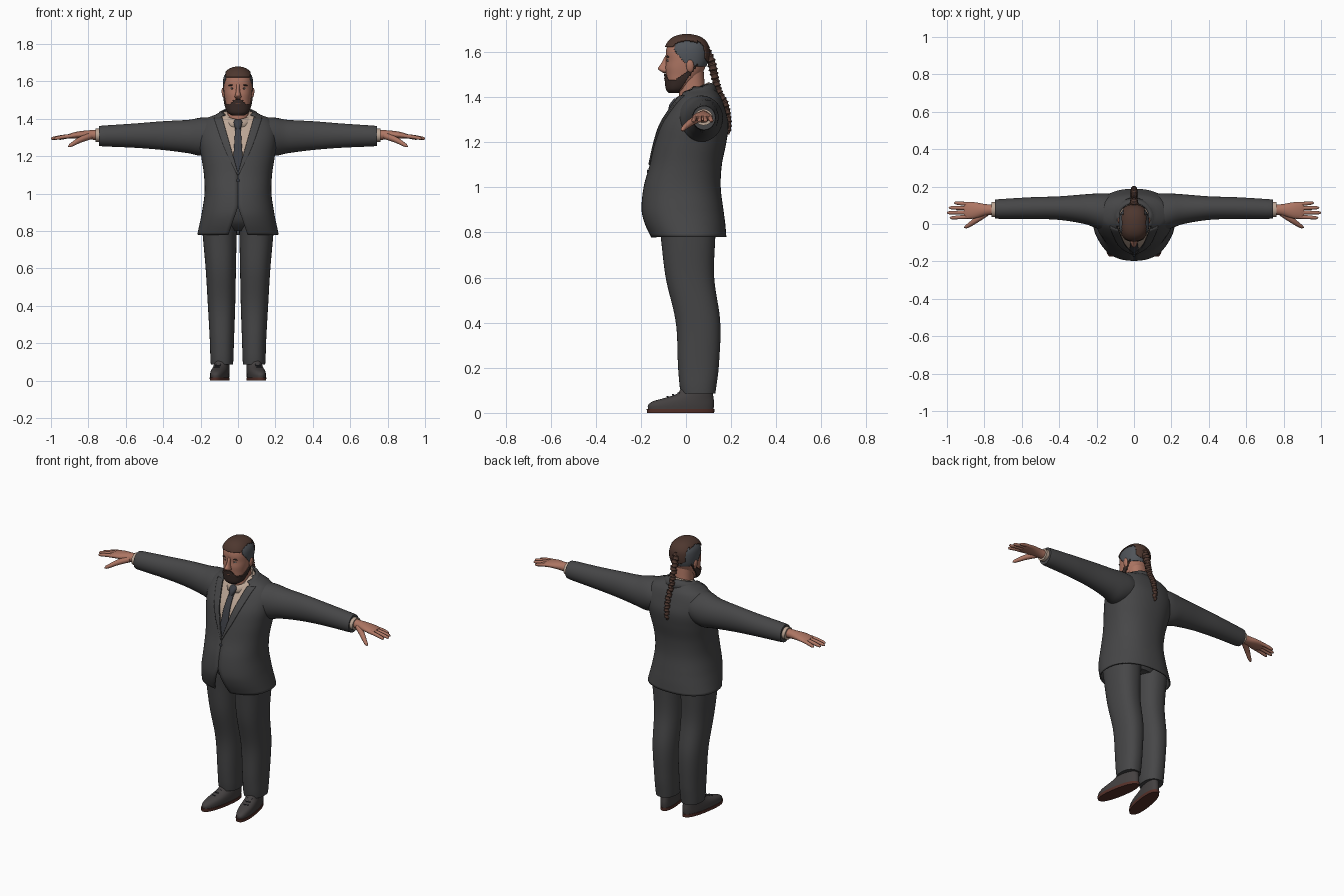
import bpy, bmesh, math
from mathutils import Vector, Matrix

if "Cube" in bpy.data.objects:
    bpy.data.objects.remove(bpy.data.objects["Cube"])


def material(name, r, g, b):
    m = bpy.data.materials.new(name)
    m.diffuse_color = (r, g, b, 1)
    m.use_nodes = True
    m.node_tree.nodes["Principled BSDF"].inputs["Base Color"].default_value = m.diffuse_color
    return m


SUIT = material("charcoal suit", 0.062, 0.062, 0.064)
SHIRT = material("beige shirt", 0.50, 0.38, 0.30)
TIE = material("slate tie", 0.045, 0.048, 0.058)
SKIN = material("skin", 0.42, 0.18, 0.125)
HAIR = material("brown hair", 0.075, 0.038, 0.028)
BUZZ = material("grey shaved hair", 0.08, 0.088, 0.10)
BEARD = material("dark beard", 0.042, 0.025, 0.021)
EYE = material("eye white", 0.60, 0.55, 0.50)
SHOE = material("dark shoe leather", 0.058, 0.052, 0.052)
SOLE = material("reddish sole", 0.09, 0.03, 0.022)


def finish(name, bm, mat, mirror=False, thick=0, angle=50):
    bmesh.ops.recalc_face_normals(bm, faces=bm.faces[:])
    me = bpy.data.meshes.new(name)
    bm.to_mesh(me)
    bm.free()
    me.materials.append(mat)
    me.shade_smooth()
    me.set_sharp_from_angle(angle=math.radians(angle))
    ob = bpy.data.objects.new(name, me)
    bpy.context.collection.objects.link(ob)
    if thick:
        s = ob.modifiers.new("thickness", 'SOLIDIFY')
        s.thickness, s.offset = thick, 0
    if mirror:
        ob.modifiers.new("mirror", 'MIRROR')
    return ob


def grid(name, rows, mat, closed=True, caps=True, keep=None, **kw):
    """Skin a list of equal-length point rows."""
    bm = bmesh.new()
    vs = [[bm.verts.new(p) for p in r] for r in rows]
    n = len(rows[0])
    for a, b in zip(vs, vs[1:]):
        for i in range(n if closed else n - 1):
            j = (i + 1) % n
            bm.faces.new((a[i], a[j], b[j], b[i]))
    if closed and caps:
        bm.faces.new(vs[0])
        bm.faces.new(vs[-1])
    if keep:
        bad = [f for f in bm.faces if not keep(*f.calc_center_median())]
        bmesh.ops.delete(bm, geom=bad, context='FACES')
    return finish(name, bm, mat, **kw)


def interp(keys, t):
    """Smooth interpolation in a table whose first column is the parameter."""
    t = min(max(t, keys[0][0]), keys[-1][0])
    i = 0
    while i < len(keys) - 2 and t > keys[i + 1][0]:
        i += 1
    a, b = keys[i], keys[i + 1]
    p, q = keys[max(i - 1, 0)], keys[min(i + 2, len(keys) - 1)]
    h = b[0] - a[0]
    s = (t - a[0]) / h
    out = []
    for k in range(1, len(a)):
        m0 = (b[k] - p[k]) / (b[0] - p[0]) * h
        m1 = (q[k] - a[k]) / (q[0] - a[0]) * h
        out.append((2*s**3 - 3*s*s + 1)*a[k] + (s**3 - 2*s*s + s)*m0
                   + (3*s*s - 2*s**3)*b[k] + (s**3 - s*s)*m1)
    return out


def spow(v, p):
    return math.copysign(abs(v) ** p, v)


def ring(keys, z, off=0, gap=None, n=48, e=2.3, lift=0):
    """Horizontal section from (z, centre x, half width, front y, back y)."""
    cx, rx, yf, yb = interp(keys, z)
    rx, cy, ry = rx + off, (yf + yb) / 2, (yb - yf) / 2 + off
    a0 = 0 if gap is None else math.asin(min(gap / rx, 0.93) ** (e / 2))
    pts = []
    for i in range(n if gap is None else n + 1):
        a = a0 + (2 * math.pi - 2 * a0) * i / n
        pts.append((cx + rx * spow(math.sin(a), 2 / e), cy - ry * spow(math.cos(a), 2 / e), z + lift))
    return pts


def steps(a, b, n):
    return [a + (b - a) * i / n for i in range(n + 1)]


def loft(name, keys, mat, z0=None, z1=None, rows=30, off=0, n=48, e=2.3, lift=0, **kw):
    zs = steps(keys[0][0] if z0 is None else z0, keys[-1][0] if z1 is None else z1, rows)
    return grid(name, [ring(keys, z, off, None, n, e, lift) for z in zs], mat, **kw)


def loft_x(name, keys, mat, rows=24, n=32):
    """Mirrored limb along x from (x, centre y, centre z, y radius, z radius)."""
    out = []
    for x in steps(keys[0][0], keys[-1][0], rows):
        cy, cz, ry, rz = interp(keys, x)
        out.append([(x, cy + ry * math.cos(2*math.pi*i/n), cz + rz * math.sin(2*math.pi*i/n)) for i in range(n)])
    return grid(name, out, mat, mirror=True)


def tube(name, keys, mat, rows=12, n=12, mirror=False, wobble=0):
    """Round tube through (t, x, y, z, radius)."""
    ts = steps(keys[0][0], keys[-1][0], rows)
    out = []
    for k, t in enumerate(ts):
        x, y, z, r = interp(keys, t)
        d = Vector(interp(keys, t + .02)[:3]) - Vector(interp(keys, t - .02)[:3])
        u = d.cross(Vector((.1, .9, .3) if abs(d.x) > abs(d.z) else (1, 0, 0))).normalized()
        v = d.cross(u).normalized()
        c = Vector((x + wobble * math.sin(k * math.pi / 3), y, z))
        r *= 1 + (.22 * math.cos(k * math.pi * 2 / 3) if wobble else 0)
        out.append([c + r * (u*math.cos(2*math.pi*i/n) + v*math.sin(2*math.pi*i/n)) for i in range(n)])
    return grid(name, out, mat, mirror=mirror)


def ball(name, loc, size, mat, mirror=False, tilt=0):
    bm = bmesh.new()
    m = Matrix.Translation(loc) @ Matrix.Rotation(tilt, 4, 'Y') @ Matrix.Diagonal((*size, 1))
    bmesh.ops.create_uvsphere(bm, u_segments=20, v_segments=12, radius=1, matrix=m)
    return finish(name, bm, mat, mirror)


# Jacket body, open in a V above and a cutaway below
TORSO = [(.78, 0, .214, -.153, .175), (.84, 0, .201, -.18, .17), (.90, 0, .189, -.193, .162),
         (1.0, 0, .175, -.184, .15), (1.1, 0, .178, -.157, .155), (1.2, 0, .193, -.135, .175),
         (1.28, 0, .205, -.11, .184), (1.35, 0, .20, -.068, .168), (1.40, 0, .165, -.035, .15),
         (1.42, 0, .115, -.02, .135), (1.445, 0, .078, 0, .115)]


def gap(z):
    return max(.0005, (z - 1.1) * .285, (.93 - z) * .34)


def front_y(x, z, off=0):
    cx, rx, yf, yb = interp(TORSO, z)
    cy = (yf + yb) / 2
    k = max(0, 1 - (abs(x) / rx) ** 2.3) ** (1 / 2.3)
    return cy - (cy - yf) * k - off


grid("jacket_body", [ring(TORSO, z, 0, gap(z), 64) for z in steps(.78, 1.445, 48)], SUIT,
     closed=False, thick=.008)
loft("shirt_body", TORSO, SHIRT, z0=1.0, z1=1.44, off=-.012)


def strip(name, edges, z0, z1, off, mat, mirror=False, cols=6, thick=.007):
    """Panel laid on the chest between two edge functions of z."""
    rows = []
    for z in steps(z0, z1, 24):
        a, b = edges(z)
        rows.append([(x, front_y(x, z, off), z) for x in steps(a, b, cols)])
    return grid(name, rows, mat, closed=False, mirror=mirror, thick=thick)


# Lapels, tie and button
LAPEL = [(1.10, .004), (1.13, .018), (1.21, .058), (1.29, .09), (1.41, .13)]
strip("lapels", lambda z: (gap(z) - .003, max(gap(z), interp(LAPEL, z)[0])), 1.10, 1.405, .007, SUIT, True)
TIE_W = [(1.08, .026), (1.16, .026), (1.35, .015), (1.39, .016)]
strip("tie", lambda z: (-interp(TIE_W, z)[0], interp(TIE_W, z)[0]), 1.08, 1.37, -.004, TIE)
loft("tie_knot", [(1.345, 0, .014, -.078, -.03), (1.365, 0, .021, -.074, -.02),
                  (1.385, 0, .024, -.06, -.01), (1.395, 0, .02, -.05, -.01)], TIE, rows=8, n=20)
ball("jacket_button", (0, front_y(0, 1.07, .004), 1.07), (.009, .004, .009), TIE)

# Collars wrapped round the neck
turn = [math.radians(a) for a in steps(58, 302, 32)]
grid("jacket_collar", [[(.08*math.sin(a), .035 - .075*math.cos(a), 1.435 - .025*math.cos(a)) for a in turn],
                       [(.10*math.sin(a), .035 - .09*math.cos(a), 1.428 - .022*math.cos(a)) for a in turn],
                       [(.122*math.sin(a), .035 - .105*math.cos(a), 1.40 - .012*math.cos(a)) for a in turn]],
     SUIT, closed=False, thick=.008)
turn = [math.radians(a) for a in steps(8, 352, 48)]
grid("shirt_collar", [[(.066*math.sin(a), .03 - .07*math.cos(a), 1.432 - .034*math.cos(a)) for a in turn],
                      [(.076*math.sin(a), .03 - .078*math.cos(a), 1.41 - .034*math.cos(a)) for a in turn],
                      [(.084*math.sin(a), .03 - .085*math.cos(a), 1.385 - .03*math.cos(a)) for a in turn]],
     SHIRT, closed=False, thick=.006)

# Sleeves, cuffs and hands
loft_x("sleeves", [(.10, .055, 1.31, .10, .09), (.15, .062, 1.308, .102, .099), (.20, .07, 1.304, .093, .102),
                   (.26, .079, 1.305, .08, .09), (.4, .085, 1.31, .063, .077), (.55, .085, 1.31, .058, .065),
                   (.73, .08, 1.308, .052, .055), (.742, .08, 1.308, .050, .053)], SUIT, rows=36)
loft_x("shirt_cuffs", [(.70, .078, 1.311, .040, .036), (.763, .078, 1.311, .040, .036)], SHIRT, rows=2)
loft_x("palms", [(.74, .077, 1.313, .028, .028), (.79, .076, 1.314, .030, .025), (.85, .073, 1.313, .043, .02),
                 (.89, .073, 1.309, .045, .015), (.908, .073, 1.307, .038, .010)], SKIN)
for finger, y0, y1, tip in (("index", .040, .033, .985), ("middle", .062, .060, 1.0),
                            ("ring", .084, .087, .99), ("little", .105, .113, .962)):
    tube(finger + "_fingers", [(0, .87, y0, 1.310, .011), (.5, (.87 + tip) / 2, (y0 + y1) / 2, 1.304, .0105),
                               (.9, tip - .008, y1, 1.295, .008), (1, tip, y1, 1.293, .002)], SKIN, mirror=True)
tube("thumbs", [(0, .79, .058, 1.308, .018), (.45, .845, .02, 1.287, .0155), (.8, .885, -.008, 1.264, .011),
                (.95, .902, -.017, 1.254, .008), (1, .907, -.02, 1.251, .002)], SKIN, mirror=True)

# Trousers
loft("trouser_legs", [(.085, .086, .059, -.022, .13), (.10, .086, .061, -.026, .132), (.2, .086, .064, -.035, .145),
                      (.4, .088, .073, -.045, .152), (.6, .092, .081, -.09, .125), (.78, .098, .091, -.112, .13),
                      (.84, .098, .094, -.12, .135), (.92, .09, .09, -.12, .13)], SUIT, mirror=True)
loft("trouser_hips", [(.80, 0, .10, -.06, .11), (.85, 0, .165, -.115, .14), (.98, 0, .16, -.15, .13)], SUIT, rows=10)

# Shoes, turned slightly outward
UPPER = [(.016, .094, .043, -.168, .122), (.035, .094, .044, -.168, .124), (.052, .094, .043, -.145, .124),
         (.066, .094, .041, -.095, .122), (.082, .094, .039, -.045, .12), (.11, .093, .037, -.02, .115)]
for ob in (loft("shoe_uppers", UPPER, SHOE, rows=16, n=36, mirror=True),
           loft("shoe_soles", [(0, .094, .045, -.172, .125), (.018, .094, .046, -.175, .126)], SOLE,
                rows=1, n=36, mirror=True)):
    for v in ob.data.vertices:
        v.co.x -= .16 * v.co.y
for k in range(3):
    y, z = -.085 + .025 * k, .072 + .008 * k
    tube("shoe_laces", [(0, .085 - .16*y, y, z, .003), (1, .113 - .16*y, y + .006, z, .003)], TIE,
         rows=2, n=6, mirror=True)

# Head and neck
loft("neck", [(1.36, 0, .062, -.03, .10), (1.44, 0, .058, -.032, .085), (1.52, 0, .058, -.04, .078)], SKIN, rows=10)
HEAD = [(1.422, 0, .028, -.072, -.025), (1.435, 0, .048, -.081, 0), (1.47, 0, .063, -.086, .04),
        (1.50, 0, .069, -.089, .068), (1.53, 0, .074, -.091, .084), (1.56, 0, .077, -.088, .094),
        (1.60, 0, .077, -.089, .097), (1.63, 0, .070, -.081, .091), (1.655, 0, .051, -.06, .07),
        (1.668, 0, .028, -.035, .043), (1.673, 0, .008, -.012, .018)]
loft("head", HEAD, SKIN, rows=50, n=64)


def crown(x, y, z):
    if y > .05:
        return abs(x) < .055 and z > 1.615 - 1.3 * (y - .05)
    return z > 1.622 and abs(x) < .064


def shaved(x, y, z):
    return y > -.05 and z > 1.535 + max(0, .01 - y) * 1.2


def beard(x, y, z):
    line = 1.476 + (.03 * max(0, 1 - (x / .042) ** 2) if y < -.045 else (y + .045) * .75)
    return z < line and y < .005 + (z - 1.48) * .7


loft("shaved_sides", HEAD, BUZZ, rows=70, n=96, off=.002, keep=shaved, thick=.003)
loft("top_hair", HEAD, HAIR, rows=70, n=96, off=.005, lift=.003, keep=crown, thick=.006)
loft("beard", HEAD, BEARD, rows=70, n=96, off=.004, keep=beard, thick=.008)

# Braid hanging down the back
tube("braid", [(0, 0, .085, 1.615, .020), (.15, 0, .112, 1.555, .019), (.33, 0, .130, 1.48, .016),
               (.5, 0, .148, 1.42, .015), (.65, 0, .173, 1.37, .015), (.82, 0, .186, 1.31, .014),
               (.95, 0, .188, 1.255, .012), (1, 0, .187, 1.235, .004)], HAIR, rows=66, n=14, wobble=.004)

# Face
loft("nose", [(1.507, 0, .010, -.10, -.07), (1.516, 0, .018, -.115, -.07), (1.526, 0, .016, -.125, -.07),
              (1.545, 0, .011, -.113, -.07), (1.57, 0, .009, -.099, -.07), (1.587, 0, .011, -.09, -.07)],
     SKIN, rows=16, n=24, e=2)
ball("lips", (0, -.091, 1.482), (.018, .006, .005), SKIN)
ball("eyes", (.031, -.077, 1.562), (.012, .007, .0055), EYE, True)
ball("irises", (.031, -.0825, 1.562), (.005, .003, .005), BEARD, True)
ball("eyebrows", (.033, -.080, 1.580), (.018, .006, .0045), BEARD, True, .12)
ball("ears", (.078, .018, 1.538), (.009, .017, .028), SKIN, True, .12)
